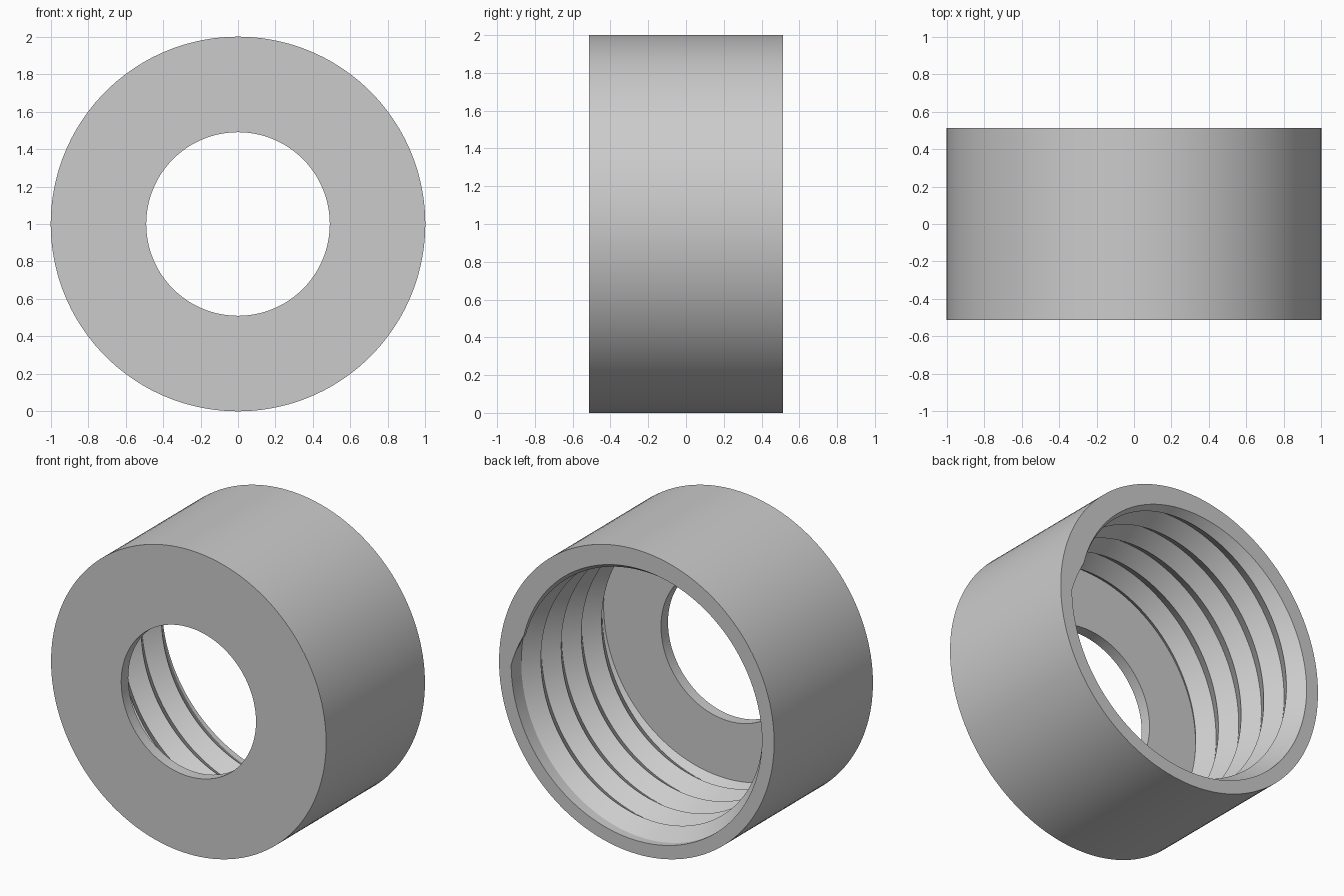
import bpy, bmesh, math

cube = bpy.data.objects.get("Cube")
if cube:
    bpy.data.objects.remove(cube, do_unlink=True)

# Dimensions of the internally threaded cap
SEGMENTS = 144
OUTER, HOLE, BORE, CREST = 1.0, 0.49, 0.912, 0.842
BACK, FRONT, FLOOR = 0.513, -0.513, -0.44
PITCH = 0.21
LEAD_IN = math.radians(15)


def thread_radius(y, angle):
    """Radius of the bore, with one V-shaped helical ridge standing on it."""
    turn = (BACK - y) / PITCH - angle / math.tau
    if turn <= -0.5:
        return BORE
    height = 1 - 2 * abs(turn - round(turn))
    if turn < 0.5:
        height *= min(1, angle / LEAD_IN)
    return BORE - (BORE - CREST) * height


def section(angle):
    """Closed radius/y outline of the cap at one angle."""
    rows = [BACK - PITCH * (angle / math.tau + j / 2) for j in range(-1, 11)]
    rows = [BACK] + [min(BACK, max(FLOOR, y)) for y in rows] + [FLOOR]
    inside = [(thread_radius(y, angle), y) for y in rows]
    return [(OUTER, BACK)] + inside + [(HOLE, FLOOR), (HOLE, FRONT), (OUTER, FRONT)]


# Skin the sections around the axis
bm = bmesh.new()
columns = []
for i in range(SEGMENTS + 1):
    a = math.tau * i / SEGMENTS
    columns.append([bm.verts.new((r * math.cos(a), y, OUTER + r * math.sin(a)))
                    for r, y in section(a)])
for left, right in zip(columns, columns[1:]):
    for k in range(len(left)):
        n = (k + 1) % len(left)
        bm.faces.new((left[k], left[n], right[n], right[k]))
bmesh.ops.remove_doubles(bm, verts=bm.verts, dist=0.0001)
bmesh.ops.dissolve_degenerate(bm, edges=bm.edges, dist=0.0001)
bmesh.ops.recalc_face_normals(bm, faces=bm.faces)

mesh = bpy.data.meshes.new("threaded_cap")
bm.to_mesh(mesh)
bm.free()
cap = bpy.data.objects.new("threaded_cap", mesh)
bpy.context.collection.objects.link(cap)

# Plain grey material
grey = bpy.data.materials.new("light_grey")
grey.use_nodes = True
colour = (0.6, 0.6, 0.6, 1)
grey.diffuse_color = colour
grey.node_tree.nodes["Principled BSDF"].inputs["Base Color"].default_value = colour
mesh.materials.append(grey)

# Smooth walls, sharp rims and thread edges
bpy.ops.object.select_all(action="DESELECT")
cap.select_set(True)
bpy.context.view_layer.objects.active = cap
bpy.ops.object.shade_smooth_by_angle(angle=math.radians(30))
